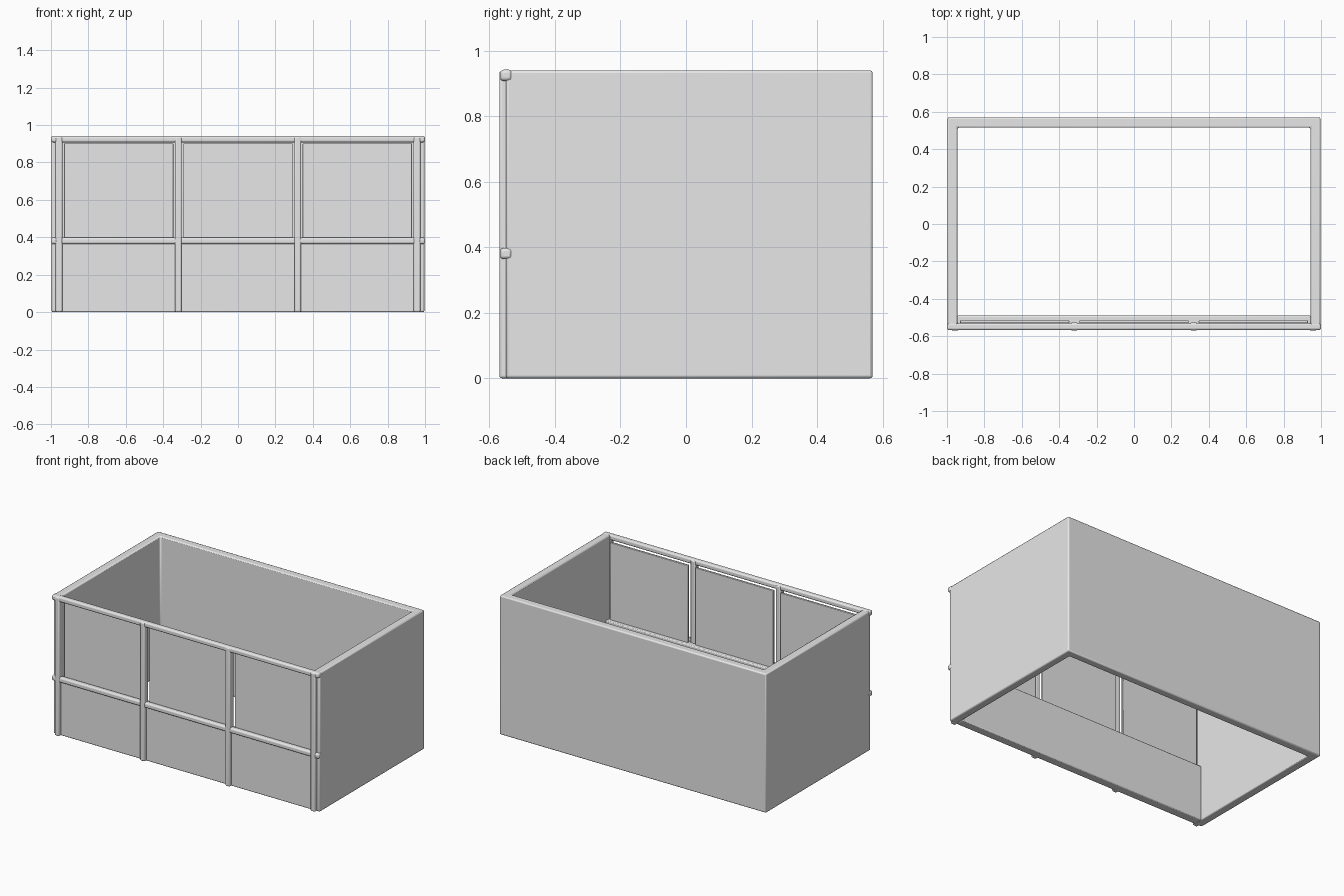
import bpy
import bmesh

cube = bpy.data.objects.get("Cube")
if cube:
    bpy.data.objects.remove(cube, do_unlink=True)

grey = bpy.data.materials.new("plain_grey")
grey.use_nodes = True
grey.diffuse_color = (0.8, 0.8, 0.8, 1)
grey.node_tree.nodes["Principled BSDF"].inputs["Base Color"].default_value = (0.8, 0.8, 0.8, 1)


def prism(name, outline, z0, z1, bevel, segments=2):
    """Extrude a counter-clockwise outline from z0 to z1 and round its edges."""
    bm = bmesh.new()
    base = bm.faces.new([bm.verts.new((x, y, z0)) for x, y in outline])
    top = bmesh.ops.extrude_face_region(bm, geom=[base])["geom"]
    for v in top:
        if isinstance(v, bmesh.types.BMVert):
            v.co.z = z1
    bmesh.ops.recalc_face_normals(bm, faces=bm.faces[:])
    mesh = bpy.data.meshes.new(name)
    bm.to_mesh(mesh)
    bm.free()
    obj = bpy.data.objects.new(name, mesh)
    bpy.context.collection.objects.link(obj)
    mesh.materials.append(grey)
    mod = obj.modifiers.new("rounded_edges", "BEVEL")
    mod.width = bevel
    mod.segments = segments
    bpy.ops.object.select_all(action="DESELECT")
    obj.select_set(True)
    bpy.context.view_layer.objects.active = obj
    bpy.ops.object.shade_smooth_by_angle()
    return obj


def box(name, x, y, z, bevel, segments=2):
    """Rounded box from (low, high) ranges on each axis."""
    outline = [(x[0], y[0]), (x[1], y[0]), (x[1], y[1]), (x[0], y[1])]
    return prism(name, outline, z[0], z[1], bevel, segments)


# Side and back walls as one U shape, open at top and bottom
W, IN, BACK, FRONT, HEIGHT = 0.997, 0.943, 0.57, -0.55, 0.94
prism("side_and_back_walls",
      [(-W, FRONT), (-IN, FRONT), (-IN, 0.515), (IN, 0.515),
       (IN, FRONT), (W, FRONT), (W, BACK), (-W, BACK)],
      0, HEIGHT, 0.008)

# Low front wall
box("front_low_wall", (-0.945, 0.945), (FRONT, -0.49), (0, 0.38), 0.006)

# Horizontal rails
for name, z in (("middle_rail", 0.381), ("top_rail", 0.925)):
    box(name, (-1, 1), (-0.567, -0.531), (z - 0.017, z + 0.017), 0.01, 3)

# Front posts
for i in range(4):
    x = -0.957 + i * 0.638
    box(f"front_post_{i + 1}", (x - 0.018, x + 0.018), (-0.57, -0.526),
        (0, 0.938), 0.008, 3)

# Thin panels between the posts
for i in range(3):
    x = (i - 1) * 0.638
    box(f"upper_panel_{i + 1}", (x - 0.292, x + 0.292), (-0.53, -0.515),
        (0.375, 0.902), 0.003)
